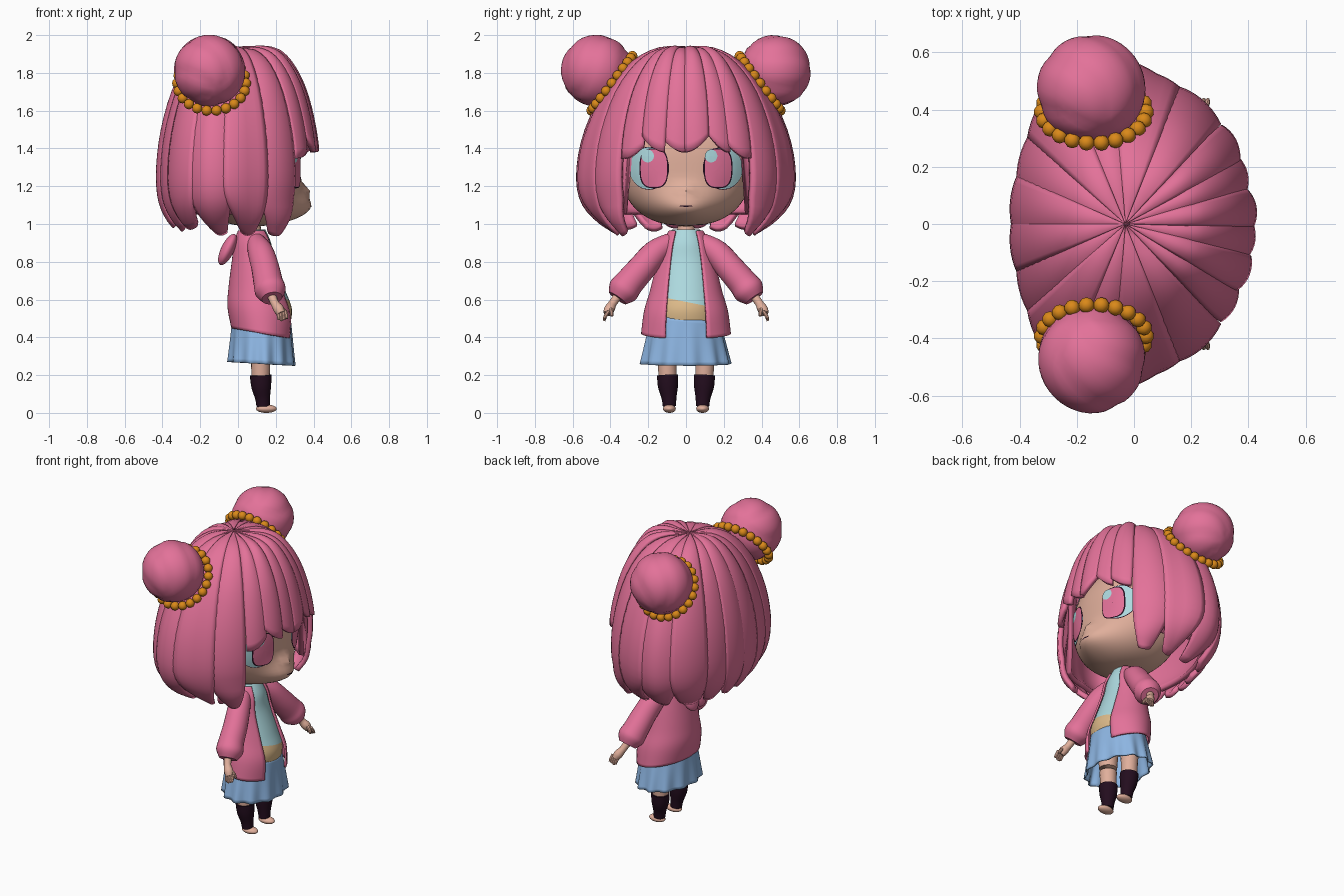
import bpy, bmesh, math
from math import sin, cos, pi, radians, hypot, exp
from mathutils import Vector, Matrix
from mathutils.bvhtree import BVHTree

if "Cube" in bpy.data.objects:
    bpy.data.objects.remove(bpy.data.objects["Cube"])


def material(name, r, g, b):
    m = bpy.data.materials.new(name)
    m.diffuse_color = (r, g, b, 1)
    m.use_nodes = True
    m.node_tree.nodes["Principled BSDF"].inputs["Base Color"].default_value = m.diffuse_color
    return m


PINK = material("rose pink", 0.77, 0.168, 0.32)
SKIN = material("skin", 0.75, 0.43, 0.33)
BLUE = material("skirt blue", 0.27, 0.47, 0.77)
TEAL = material("pale teal", 0.42, 0.70, 0.74)
TAN = material("sand", 0.72, 0.49, 0.25)
ORANGE = material("amber", 0.70, 0.25, 0.01)
DARK = material("dark plum", 0.017, 0.004, 0.013)


def finish(name, me, mats, angle=40):
    ob = bpy.data.objects.new(name, me)
    bpy.context.collection.objects.link(ob)
    for m in mats:
        me.materials.append(m)
    bpy.ops.object.select_all(action='DESELECT')
    ob.select_set(True)
    bpy.context.view_layer.objects.active = ob
    bpy.ops.object.shade_smooth_by_angle(angle=radians(angle))
    return ob


def grid(name, rows, mat, closed=False, caps=False, thick=0, angle=40):
    """Skin a list of point rows; row direction x column direction faces outward."""
    m = len(rows[0])
    verts = [tuple(p) for r in rows for p in r]
    faces = []
    for i in range(len(rows) - 1):
        for j in range(m if closed else m - 1):
            k = (j + 1) % m
            faces.append((i * m + j, (i + 1) * m + j, (i + 1) * m + k, i * m + k))
    if caps:
        faces += [tuple(range(m)), tuple(reversed(range(len(verts) - m, len(verts))))]
    me = bpy.data.meshes.new(name)
    me.from_pydata(verts, [], faces)
    if caps:
        bm = bmesh.new()
        bm.from_mesh(me)
        bmesh.ops.recalc_face_normals(bm, faces=bm.faces)
        bm.to_mesh(me)
        bm.free()
    ob = finish(name, me, mat if isinstance(mat, list) else [mat], angle)
    if thick:
        s = ob.modifiers.new("thickness", 'SOLIDIFY')
        s.thickness, s.offset = thick, -1
    return ob


def spline(pts, u):
    """Catmull-Rom sample of a point list, u in 0..1."""
    k = min(max(u, 0), 0.99999) * (len(pts) - 1)
    i = int(k)
    f = k - i
    a, b, c, d = (Vector(pts[min(max(j, 0), len(pts) - 1)]) for j in (i - 1, i, i + 1, i + 2))
    return 0.5 * (2 * b + (c - a) * f + (2 * a - 5 * b + 4 * c - d) * f * f
                  + (3 * b - a - 3 * c + d) * f ** 3)


def tube(name, path, mat, steps=14, n=18):
    """Round tube along (x, y, z, radius) points."""
    rows = []
    for i in range(steps + 1):
        p = spline(path, i / steps)
        t = (spline(path, i / steps + 0.02) - spline(path, i / steps - 0.02)).to_3d()
        q = t.to_track_quat('Z', 'Y')
        rows.append([p.to_3d() + q @ Vector((p[3] * cos(2 * pi * j / n), p[3] * sin(2 * pi * j / n), 0))
                     for j in range(n)])
    return grid(name, rows, mat, closed=True, caps=True)


def blob(name, loc, size, mat, rot=(0, 0, 0), wobble=0.0):
    bm = bmesh.new()
    bmesh.ops.create_icosphere(bm, subdivisions=4, radius=1)
    for v in bm.verts:
        a = math.atan2(v.co.y, v.co.x)
        v.co *= 1 - wobble * abs(sin(2.5 * a + 2 * v.co.z)) ** 6
    me = bpy.data.meshes.new(name)
    bm.to_mesh(me)
    bm.free()
    ob = finish(name, me, [mat])
    ob.location, ob.scale, ob.rotation_euler = loc, size, rot


# ---- head: squarish ellipsoid with muzzle, chin and nose pushed forward
def spow(v, p):
    return math.copysign(abs(v) ** p, v)


rows = []
for i in range(41):
    f = pi * (0.003 + 0.994 * i / 40)
    row = []
    for j in range(64):
        a = 2 * pi * j / 64
        ring = sin(f) ** 0.85
        x = 0.05 + 0.28 * ring * spow(cos(a), 0.85)
        y, z = 0.35 * ring * spow(sin(a), 0.85), 1.32 + 0.33 * spow(cos(f), 0.85)
        x += max(0, cos(a)) * (0.12 * exp(-((z - 1.07) / 0.1) ** 2 - (y / 0.17) ** 2)
                               + 0.03 * exp(-((z - 1.18) / 0.03) ** 2 - (y / 0.04) ** 2))
        row.append((x, y, z))
    rows.append(row)
head = grid("head", rows, SKIN, closed=True, caps=True)
tree = BVHTree.FromPolygons([v.co for v in head.data.vertices],
                            [tuple(p.vertices) for p in head.data.polygons])


# ---- face details: thin plates laid on the head surface
def plate(name, y, z, ry, rz, off, mat, p=1.0):
    rows = []
    for k in (0.01, 0.25, 0.5, 0.75, 1):
        row = []
        for j in range(32):
            a = 2 * pi * j / 32
            py, pz = y + k * ry * spow(cos(a), p), z + k * rz * spow(sin(a), p)
            hit = tree.ray_cast(Vector((1, py, pz)), Vector((-1, 0, 0)))[0]
            row.append(((hit.x if hit else 0.2) + off, py, pz))
        rows.append(row)
    grid(name, rows, mat, closed=True)


for s in (-1, 1):
    plate("eye_rim", s * 0.195, 1.295, 0.106, 0.114, 0.002, DARK)
    plate("eye_white", s * 0.197, 1.295, 0.103, 0.110, 0.004, TEAL)
    plate("iris_rim", s * 0.170, 1.295, 0.076, 0.106, 0.006, DARK, 0.7)
    plate("iris", s * 0.170, 1.295, 0.070, 0.100, 0.008, PINK, 0.7)
    plate("eye_glint", s * 0.168 - 0.035, 1.36, 0.033, 0.034, 0.0099, TEAL)
    plate("eyebrow", s * 0.19, 1.472, 0.06, 0.016, 0.006, TEAL)
plate("mouth", 0, 1.095, 0.035, 0.004, 0.003, DARK)
tube("neck", [(0.08, 0, 1.08, 0.05), (0.075, 0, 1.0, 0.045), (0.075, 0, 0.92, 0.055)], SKIN)

# ---- hair: locks swept from the crown over one rounded envelope
PROFILE = [(0, 1.93), (0.25, 1.92), (0.5, 1.845), (0.75, 1.69), (0.93, 1.48),
           (1.0, 1.28), (0.965, 1.13), (0.82, 1.025), (0.60, 0.945)]


def env(th, t, s=1.0):
    r, z = spline(PROFILE, t)
    c, d = cos(th), sin(th)
    r = max(r, 0) ** (1 - 0.42 * c if c > 0 else 1 + 0.2 * c)   # fuller fringe
    r *= min(1, t / 0.05)                                       # close the crown
    r += 0.9 * max(0, c) * max(0, t - 0.75)                     # front locks hang straighter
    b = 0.555 - 0.18 * min(0.2, max(-0.25, c))
    R = s * r / hypot(c / (0.452 if c > 0 else 0.39), d / b)
    return (-0.03 + R * c, R * d, 1.3 + (z - 1.3) * s)


def lock(name, mid, half, end, tip, drift, lift, slant=0.0):
    rows = []
    for i in range(25):
        u = i / 24
        k = max(0, (u - 0.7) / 0.3) ** 1.5
        row = []
        for j in range(9):
            q = j / 4 - 1
            th = radians(mid + drift * k + q * half * (1 - (1 - tip) * k))
            t = 0.002 + (end - 0.002) * u + k * (0.012 * (1 - q * q) + slant * q)
            row.append(env(th, t, lift + 0.028 * (1 - q * q) * min(1, 3 * u)))
        rows.append(row)
    grid(name, rows, PINK, thick=0.03)


bangs = [(0.56, -0.02), (0.535, 0.025), (0.54, 0.02), (0.535, -0.025), (0.53, 0.03), (0.56, 0.02)]
for i, (e, slant) in enumerate(bangs):
    lock("bang", -37.5 + 15 * i, 9.2, e, 0.9, 0, 1.0 + 0.012 * (i % 2), slant)
side_ends = [0.99, 0.97, 0.98, 0.92, 0.94, 0.91]
for s in (-1, 1):
    for i, e in enumerate(side_ends):
        lock("side_lock", s * (59.5 + 22 * i), 13.3, e, 0.4 if i < 3 else 0.65,
             s * (-4 if i < 3 else 0), 1.0 + 0.014 * (i % 2))
rows = [[] for _ in range(21)]
for j in range(73):
    th = radians(5 * j)
    end = 0.46 if cos(th) > cos(radians(48)) else 0.86
    for i in range(21):
        rows[i].append(env(th, 0.002 + end * i / 20, 0.945))
grid("hair_under_cap", rows, PINK, thick=0.03)

# ---- buns with rings of beads
bm = bmesh.new()
for s in (-1, 1):
    blob("hair_bun", (-0.15, s * 0.472, 1.812), (0.19, 0.19, 0.19), PINK, (s * 0.9, 0, 0.3), 0.035)
    c = Vector((-0.14, s * 0.392, 1.745))
    u, v = Vector((1, 0, 0)), Vector((0, s * 0.6, -0.8))
    for i in range(22):
        a = 2 * pi * i / 22
        p = c + 0.182 * (u * cos(a) + v * sin(a))
        bmesh.ops.create_icosphere(bm, subdivisions=2, radius=0.028, matrix=Matrix.Translation(p))
me = bpy.data.meshes.new("bead_rings")
bm.to_mesh(me)
bm.free()
finish("bead_rings", me, [ORANGE], 60)

# ---- torso: shirt above a slanted hem, bare belly band below
TORSO = [(0.97, 0.08, 0.065, 0.075), (0.9, 0.085, 0.09, 0.11), (0.8, 0.09, 0.105, 0.135),
         (0.65, 0.105, 0.145, 0.165), (0.55, 0.12, 0.165, 0.18), (0.46, 0.125, 0.15, 0.18)]
rows = []
for i in range(33):
    z, cx, rx, ry = spline(TORSO, i / 32)
    rows.append([(cx + rx * cos(2 * pi * j / 40), ry * sin(2 * pi * j / 40), z) for j in range(40)])
torso = grid("torso", rows, [TEAL, TAN], closed=True, caps=True)
bm = bmesh.new()
bm.from_mesh(torso.data)
bmesh.ops.bisect_plane(bm, geom=bm.verts[:] + bm.edges[:] + bm.faces[:],
                       plane_co=(0, 0, 0.588), plane_no=(0, 0.2, 1))
for f in bm.faces:
    m = f.calc_center_median()
    f.material_index = int(m.z + 0.2 * m.y < 0.588)
bm.to_mesh(torso.data)
bm.free()

# ---- open jacket: z, centre x, radius x, radius y, half opening
JACKET = [(0.965, 0.08, 0.08, 0.09, 0.058), (0.9, 0.085, 0.105, 0.13, 0.072),
          (0.8, 0.09, 0.122, 0.155, 0.086), (0.65, 0.108, 0.158, 0.19, 0.1),
          (0.54, 0.122, 0.178, 0.222, 0.108), (0.42, 0.13, 0.165, 0.238, 0.112)]
rows = []
for i in range(25):
    z, cx, rx, ry, gap = spline(JACKET, i / 24)
    a0 = math.asin(gap / ry)
    row = []
    for j in range(49):
        a = a0 + (2 * pi - 2 * a0) * j / 48
        row.append((cx + rx * cos(a), ry * sin(a), z - 0.028 * cos(a) * i / 24))
    rows.append(row)
grid("jacket", rows, PINK, thick=0.012)
for s in (-1, 1):
    blob("hood_fold", (-0.055, s * 0.04, 0.865), (0.035, 0.065, 0.09), PINK, (0, 0.45, 0))

# ---- pleated skirt
rows = []
for i in range(13):
    u = i / 12
    row = []
    for j in range(96):
        a = 2 * pi * j / 96
        w = 1 + 0.045 * u * sin(12 * a) - 0.01 * u * sin(5 * a)
        row.append((0.125 + (0.155 + 0.02 * u) * w * cos(a), (0.185 + 0.05 * u) * w * sin(a),
                    0.50 - 0.24 * u + 0.02 * (1 - u) * -sin(a) - 0.01 * u * cos(a)))
    rows.append(row)
grid("skirt", rows, BLUE, closed=True, thick=0.008)

# ---- arms, hands, legs and feet, mirrored
for s in (-1, 1):
    tube("sleeve", [(0.095, s * 0.08, 0.905, 0.05), (0.12, s * 0.16, 0.85, 0.068),
                    (0.145, s * 0.235, 0.765, 0.074), (0.16, s * 0.30, 0.69, 0.078),
                    (0.172, s * 0.335, 0.645, 0.082), (0.18, s * 0.362, 0.607, 0.055)], PINK, 20, 24)
    tube("hand", [(0.178, s * 0.36, 0.62, 0.024), (0.195, s * 0.388, 0.58, 0.022),
                  (0.215, s * 0.405, 0.55, 0.028), (0.228, s * 0.418, 0.525, 0.022)], SKIN)
    for k in range(4):
        x = 0.208 + 0.014 * k
        tube("finger", [(x, s * 0.41, 0.54, 0.010), (x + 0.006, s * 0.425, 0.515, 0.010),
                        (x + 0.008, s * 0.434, 0.487 + 0.006 * abs(k - 1), 0.007)], SKIN, 6, 8)
    tube("thumb", [(0.225, s * 0.4, 0.56, 0.011), (0.248, s * 0.395, 0.535, 0.011),
                   (0.258, s * 0.393, 0.512, 0.008)], SKIN, 6, 8)
    tube("leg", [(0.12, s * 0.1, 0.46, 0.065), (0.12, s * 0.1, 0.3, 0.053),
                 (0.12, s * 0.097, 0.18, 0.048)], SKIN)
    tube("sock", [(0.12, s * 0.098, 0.2, 0.057), (0.123, s * 0.095, 0.14, 0.053),
                  (0.13, s * 0.09, 0.08, 0.04), (0.133, s * 0.088, 0.035, 0.035)], DARK)
    blob("foot", (0.15, s * 0.088, 0.022), (0.055, 0.034, 0.022), SKIN)
